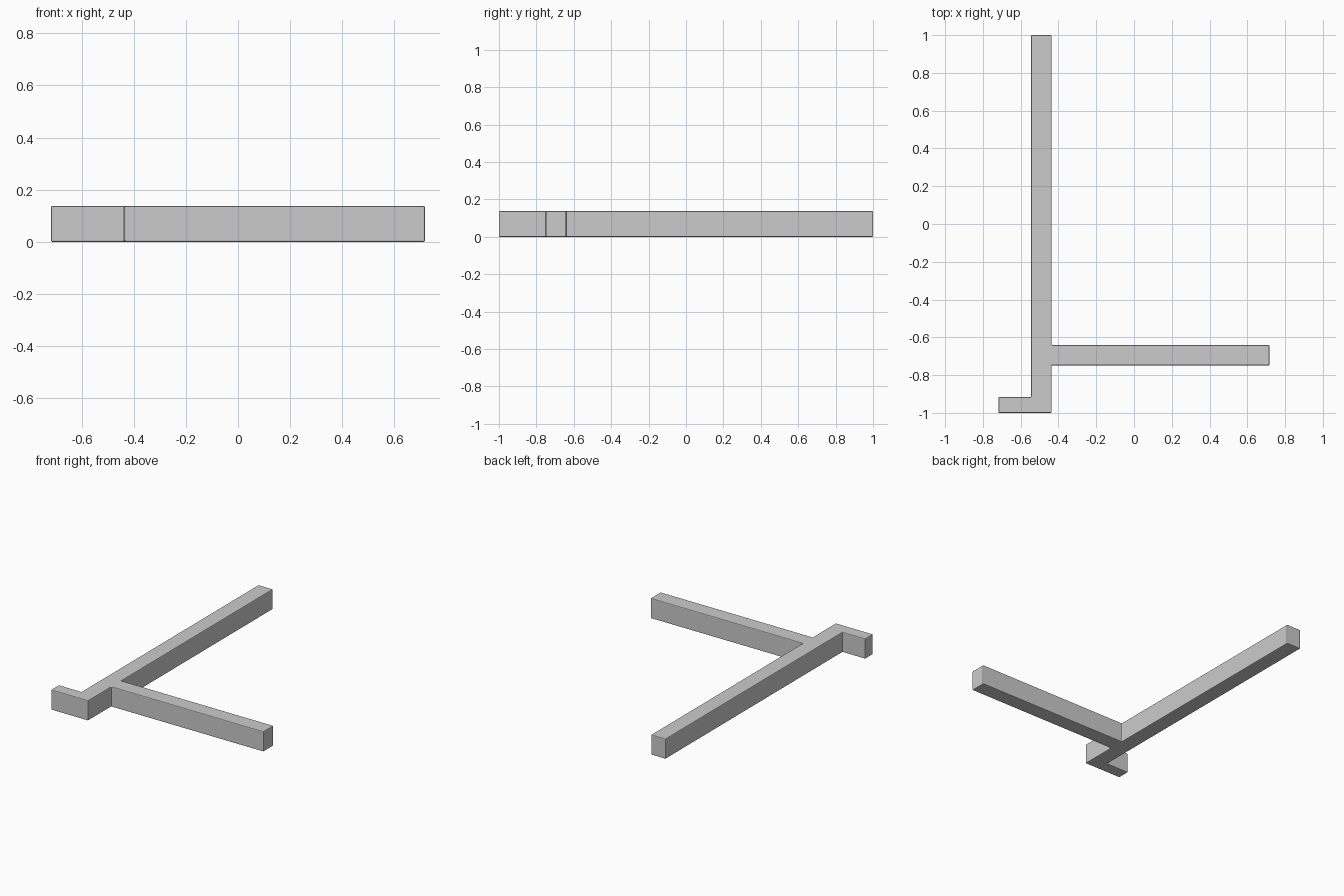
import bpy
import bmesh

cube = bpy.data.objects.get("Cube")
if cube:
    bpy.data.objects.remove(cube, do_unlink=True)

HEIGHT = 0.138

# Plain grey finish
grey = bpy.data.materials.new("plain_grey")
grey.use_nodes = True
colour = (0.6, 0.6, 0.6, 1)
grey.diffuse_color = colour
grey.node_tree.nodes["Principled BSDF"].inputs["Base Color"].default_value = colour

# Footprint: long bar, side branch and short foot
left, right = -0.545, -0.436
branch_front, branch_back = -0.749, -0.641
foot_back = -0.916
outline = [
    (-0.717, -1), (right, -1),
    (right, branch_front), (0.717, branch_front),
    (0.717, branch_back), (right, branch_back),
    (right, 1), (left, 1),
    (left, foot_back), (-0.717, foot_back),
]

# Raise the footprint into one solid
bm = bmesh.new()
base = bm.faces.new([bm.verts.new((x, y, 0)) for x, y in outline])
raised = bmesh.ops.extrude_face_region(bm, geom=[base])
top = [v for v in raised["geom"] if isinstance(v, bmesh.types.BMVert)]
bmesh.ops.translate(bm, verts=top, vec=(0, 0, HEIGHT))
bmesh.ops.recalc_face_normals(bm, faces=bm.faces)
mesh = bpy.data.meshes.new("branched_bar")
bm.to_mesh(mesh)
bm.free()
mesh.materials.append(grey)
bar = bpy.data.objects.new("branched_bar", mesh)
bpy.context.collection.objects.link(bar)

# Slightly softened edges
bevel = bar.modifiers.new("soft_edges", "BEVEL")
bevel.width = 0.005
bevel.segments = 2
bevel.limit_method = "ANGLE"
